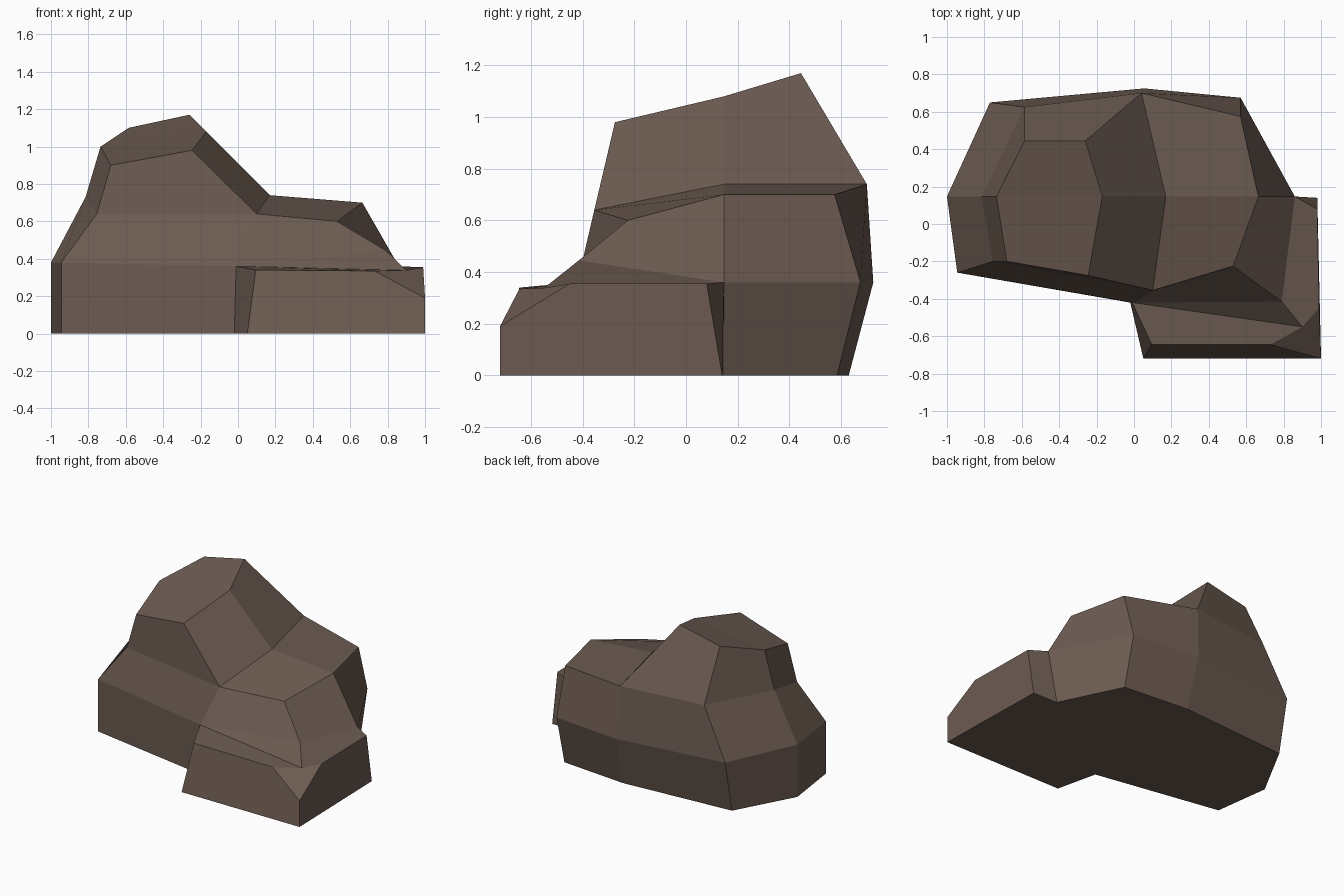
import bpy, bmesh

if "Cube" in bpy.data.objects:
    bpy.data.objects.remove(bpy.data.objects["Cube"])

bm = bmesh.new()
cache = {}


def vert(p):
    """Reuse a vertex when the same point is asked for again."""
    if p not in cache:
        cache[p] = bm.verts.new(p)
    return cache[p]


def face(*pts):
    bm.faces.new([vert(p) for p in pts])


def loft(a, b):
    """Quads between two profiles, up to the length of the shorter one."""
    n = min(len(a), len(b))
    for i in range(n - 1):
        face(a[i], a[i + 1], b[i + 1], b[i])


# Three left-to-right profiles over the rock
front = [(-.945, -.26, 0), (-.945, -.26, .38), (-.755, -.2, .64), (-.68, -.2, .90),
         (-.245, -.275, .98), (.1, -.355, .64), (.53, -.225, .60), (.79, -.415, .445)]
mid = [(-1, .147, 0), (-1, .147, .38), (-.815, .147, .73), (-.735, .147, 1.0),
       (-.17, .147, 1.08), (.17, .147, .74), (.665, .147, .70), (.86, .147, .36),
       (.785, .145, 0)]
back = [(-.77, .57, 0), (-.77, .65, .38), (-.585, .625, .74), (-.585, .445, 1.1),
        (-.26, .445, 1.17), (.04, .70, .74), (.57, .575, .70), (.57, .675, .36),
        (.57, .585, 0)]
loft(front, mid)
loft(mid, back)

# Back wall: three upright columns and the slope to the peak
spine = [back[5], (.055, .725, .36), (.07, .63, 0)]
loft(back[2::-1], spine)
loft(spine, back[6:])
face(*back[2:6])

# Front wall, ending at the inner corner of the ledge
corner, foot = (-.01, -.42, .36), (-.02, -.42, 0)
face(front[0], front[1], corner, foot)
face(front[1], front[2], front[5], corner)
face(*front[2:6])
face(corner, *front[5:])

# Low ledge at the front right, with a chamfered corner
rim = [(.095, -.645, .34), (.73, -.645, .335), (.90, -.55, .338),
       (.99, -.45, .355), (.98, .08, .355)]
toe = [(.05, -.72, 0), (1, -.72, 0), (.98, .14, 0)]
nose = (1, -.72, .19)
face(corner, rim[0], rim[1], rim[2])
face(corner, rim[2], front[7])
face(front[7], rim[2], rim[3], rim[4], mid[7])
face(rim[1], nose, rim[3], rim[2])
face(foot, toe[0], rim[0], corner)
face(toe[0], toe[1], nose, rim[1], rim[0])
face(toe[1], toe[2], rim[4], rim[3], nose)
face(toe[2], mid[8], mid[7], rim[4])

# Underside
face(front[0], foot, *toe, mid[8], back[8], spine[2], back[0], mid[0])

bmesh.ops.recalc_face_normals(bm, faces=bm.faces)
mesh = bpy.data.meshes.new("rock")
bm.to_mesh(mesh)
bm.free()

stone = bpy.data.materials.new("brown stone")
stone.diffuse_color = (.15, .105, .083, 1)
stone.use_nodes = True
stone.node_tree.nodes["Principled BSDF"].inputs["Base Color"].default_value = stone.diffuse_color
mesh.materials.append(stone)
bpy.context.collection.objects.link(bpy.data.objects.new("rock", mesh))
